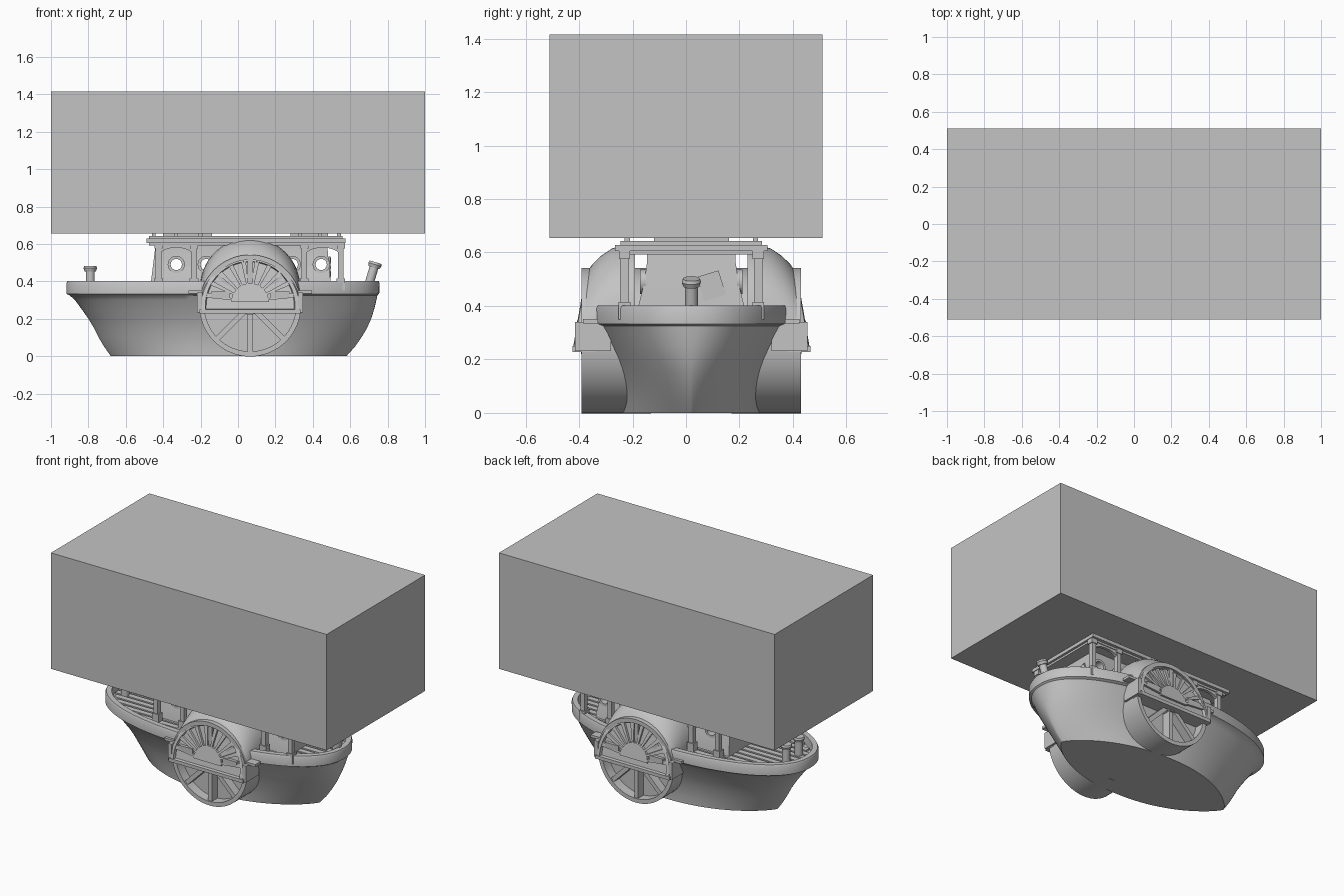
import bpy, bmesh, math
from mathutils import Vector, Matrix

if "Cube" in bpy.data.objects:
    bpy.data.objects.remove(bpy.data.objects["Cube"])

CY = 0.02          # centre line of the boat
WX, WZ = 0.065, 0.27   # paddle wheel axle

grey = bpy.data.materials.new("plain_grey")
grey.diffuse_color = (0.55, 0.55, 0.55, 1)
grey.use_nodes = True
grey.node_tree.nodes["Principled BSDF"].inputs["Base Color"].default_value = grey.diffuse_color


def finish(name, bm, smooth=True):
    bmesh.ops.recalc_face_normals(bm, faces=bm.faces[:])
    me = bpy.data.meshes.new(name)
    bm.to_mesh(me)
    bm.free()
    me.materials.append(grey)
    ob = bpy.data.objects.new(name, me)
    bpy.context.collection.objects.link(ob)
    if smooth:
        bpy.ops.object.select_all(action='DESELECT')
        ob.select_set(True)
        bpy.context.view_layer.objects.active = ob
        bpy.ops.object.shade_smooth_by_angle(angle=math.radians(35))
    return ob


def box(bm, x0, x1, y0, y1, z0, z1):
    m = Matrix.Translation(((x0 + x1) / 2, (y0 + y1) / 2, (z0 + z1) / 2))
    m = m @ Matrix.Diagonal((x1 - x0, abs(y1 - y0), z1 - z0, 1))
    return bmesh.ops.create_cube(bm, size=1, matrix=m)['verts']


def cyl(bm, a, b, r, r2=None, seg=20):
    a, b = Vector(a), Vector(b)
    m = Matrix.Translation((a + b) / 2) @ (b - a).to_track_quat('Z', 'Y').to_matrix().to_4x4()
    bmesh.ops.create_cone(bm, cap_ends=True, segments=seg, radius1=r,
                          radius2=r if r2 is None else r2, depth=(b - a).length, matrix=m)


def loft(bm, rings, closed=True, cap_first=False, cap_last=False):
    vs = [[bm.verts.new(p) for p in ring] for ring in rings]
    n = len(vs[0])
    for r0, r1 in zip(vs, vs[1:]):
        for i in range(n if closed else n - 1):
            j = (i + 1) % n
            bm.faces.new((r0[i], r0[j], r1[j], r1[i]))
    if cap_first:
        bm.faces.new(vs[0])
    if cap_last:
        bm.faces.new(vs[-1])


def outline(x0, x1, w, q, z, n=96):
    """Boat-shaped ring; q = 0.5 is an ellipse, larger q has pointed ends."""
    pts = []
    for i in range(n):
        a = 2 * math.pi * i / n
        t = math.cos(a)
        y = w * max(0.0, 1 - abs(t) ** 2.2) ** q * (1 if math.sin(a) >= 0 else -1)
        pts.append(((x0 + x1) / 2 + (x1 - x0) / 2 * t, CY + y, z))
    return pts


# hull, bulwark and sunken deck as one loft
levels = [(-.68, .58, .265, .78, 0), (-.715, .625, .268, .74, .05), (-.745, .66, .277, .68, .1),
          (-.77, .69, .29, .62, .15), (-.80, .712, .308, .56, .2), (-.835, .728, .332, .51, .25),
          (-.872, .74, .357, .48, .3), (-.90, .745, .372, .46, .325), (-.918, .755, .392, .45, .333),
          (-.918, .757, .392, .45, .39), (-.912, .752, .386, .45, .402), (-.88, .72, .352, .45, .402),
          (-.875, .715, .348, .45, .35)]
bm = bmesh.new()
loft(bm, [outline(*l) for l in levels], cap_first=True, cap_last=True)
finish("hull", bm)

# deck planks running lengthwise
bm = bmesh.new()
for k in range(-6, 7):
    y = k * 0.05
    half = .79 * (1 - (min(abs(y) + .02, .34) / .35) ** 2.2) ** (1 / 2.2)
    box(bm, -.08 - half, -.08 + half, CY + y - .018, CY + y + .018, .345, .362)
finish("deck_planks", bm, False)

# bollards at both ends
bm = bmesh.new()
for x, y, lean in ((-.79, -.06, 0), (-.79, .07, 0), (.705, 0, .03)):
    p = [Vector((x + lean * t, CY + y, .35 + .12 * t)) for t in (0, .86, 1, 1.1)]
    if lean:
        p = [Vector((x + .3 * (v.z - .38), CY + y, v.z + .02)) for v in p]
    cyl(bm, p[0], p[1], .024)
    cyl(bm, p[1], p[2], .03, .036)
    cyl(bm, p[2], p[3], .036, .032)
finish("bollards", bm)

# cabin with tapering walls and portholes cut right through
bm = bmesh.new()
sections = [(.345, -.47, .50, .205), (.40, -.465, .495, .198), (.48, -.455, .487, .178), (.56, -.445, .48, .166),
            (.605, -.44, .475, .166)]
loft(bm, [[(a, CY - d, z), (b, CY - d, z), (b, CY + d, z), (a, CY + d, z)] for z, a, b, d in sections],
     cap_first=True, cap_last=True)
cabin = finish("cabin", bm)
PORTS = (-.33, -.17, .29, .445)
bm = bmesh.new()
for x in PORTS:
    cyl(bm, (x, CY - .4, .49), (x, CY + .4, .49), .03, seg=24)
cutter = finish("porthole_cutter", bm, False)
cutter.hide_render = True
cutter.hide_set(True)
mod = cabin.modifiers.new("portholes", 'BOOLEAN')
mod.object = cutter
mod.solver = 'EXACT'

# porthole surrounds
bm = bmesh.new()
for x in PORTS:
    for s in (-1, 1):
        rings = []
        for r, d in ((.03, .17), (.03, .192), (.046, .192), (.046, .17)):
            rings.append([(x + r * math.cos(a * math.pi / 12), CY + s * d,
                           .49 + r * math.sin(a * math.pi / 12)) for a in range(24)])
        loft(bm, rings + rings[:1])
finish("porthole_rims", bm)

# riveted plate on the cabin end
bm = bmesh.new()
rot = Matrix.Translation((.489, .095, .475)) @ Matrix.Rotation(.3, 4, 'X')
bmesh.ops.create_cube(bm, size=1, matrix=rot @ Matrix.Diagonal((.009, .085, .095, 1)))
for i in range(4):
    for j in range(4):
        if i in (0, 3) or j in (0, 3):
            p = rot @ Vector((0, -.036 + .024 * i, -.039 + .026 * j))
            cyl(bm, p, p + Vector((.008, 0, 0)), .004, seg=8)
finish("end_plate", bm, False)

# posts with arched panels between each pair
POSTS = (-.425, -.235, .355, .55)
bm = bmesh.new()
for s in (-1, 1):
    y = CY + s * .25
    for x in POSTS:
        box(bm, x - .015, x + .015, y - .016, y + .016, .35, .605)
        box(bm, x - .023, x + .023, y - .022, y + .022, .35, .415)
        box(bm, x - .021, x + .021, y - .021, y + .021, .575, .605)
    for a, b in ((POSTS[0], POSTS[1]), (POSTS[2], POSTS[3])):
        arch = [(a + (b - a) * i / 16, .53 + .05 * math.sqrt(max(0, 1 - (i / 8 - 1) ** 2))) for i in range(17)]
        loft(bm, [[(x, y - .01, z), (x, y + .01, z), (x, y + .01, .605), (x, y - .01, .605)] for x, z in arch],
             cap_first=True, cap_last=True)
finish("porch_posts", bm, False)

# cabin roof with edge rail and stanchions
bm = bmesh.new()
for x0, x1, d, z0, z1 in ((-.475, .56, .265, .592, .605), (-.49, .575, .285, .605, .628)):
    box(bm, x0, x1, CY - d, CY + d, z0, z1)
for s in (-1, 1):
    box(bm, -.475, .56, CY + s * .255 - .01, CY + s * .255 + .01, .628, .642)
    for x in (-.45, -.33, -.2, .33, .44, .54):
        box(bm, x - .01, x + .01, CY + s * .24 - .01, CY + s * .24 + .01, .628, .656)
for x in (-.465, .55):
    box(bm, x - .01, x + .01, CY - .25, CY + .25, .628, .642)
for x0, x1 in ((-.4, -.14), (.28, .48)):
    box(bm, x0, x1, CY - .14, CY + .14, .628, .656)
finish("cabin_roof", bm, False)


def arch_ring(s, d, r, cz, lean, zb=.23, n=32):
    """Round-topped outline at depth d; lean pushes the lower part outward."""
    prof = [(-r, zb)] + [(-r * math.cos(math.pi * i / n), cz + r * math.sin(math.pi * i / n))
                         for i in range(n + 1)] + [(r, zb)]
    return [(WX + x, CY + s * (d + lean * (.525 - z) / .295), z) for x, z in prof]


def face_y(s, z, out):
    return CY + s * (.388 + out + .05 * (.525 - z) / .295)


for s, side in ((-1, "front"), (1, "back")):
    # paddle box: domed shell, raised rim, recessed face
    bm = bmesh.new()
    rings = [arch_ring(s, *v) for v in (
        (.21, .268, .365, 0), (.25, .268, .36, 0), (.30, .267, .348, .01), (.345, .266, .32, .025),
        (.375, .265, .29, .04), (.392, .262, .262, .05))]
    rings += [arch_ring(s, .395, .24, .268, .05, .25), arch_ring(s, .378, .235, .268, .05, .252)]
    loft(bm, rings, cap_first=True, cap_last=True)
    finish(side + "_paddle_box", bm)

    # sill, side skirts and trim of the paddle box
    bm = bmesh.new()
    box(bm, WX - .27, WX + .27, CY + s * .36, CY + s * .445, .228, .25)
    for e in (-1, 1):
        xa, xb = sorted((WX + e * .255, WX + e * .283))
        box(bm, xa, xb, CY + s * .30, CY + s * .435, .232, .34)
        xa, xb = sorted((WX + e * .25, WX + e * .33))
        box(bm, xa, xb, CY + s * .35, CY + s * .405, .335, .352)
    finish(side + "_paddle_box_trim", bm, False)

    # fan of radial ribs with a half-round boss and end bars
    bm = bmesh.new()
    n = 10
    for i in range(n):
        a = math.pi * (i + .5) / n
        ca, sa = math.cos(a), math.sin(a)
        for r0, r1, h0, h1 in ((.1, .235, .006, .013),):
            quad = [(ca * r0 - sa * h0, sa * r0 + ca * h0), (ca * r0 + sa * h0, sa * r0 - ca * h0),
                    (ca * r1 + sa * h1, sa * r1 - ca * h1), (ca * r1 - sa * h1, sa * r1 + ca * h1)]
            pts = [(WX + x, .29 + z * .96) for x, z in quad]
            loft(bm, [[(x, face_y(s, z, o), z) for x, z in pts] for o in (-.02, .004)],
                 cap_first=True, cap_last=True)
    boss = [(WX + .1 * math.cos(math.pi * i / 20), .29 + .1 * math.sin(math.pi * i / 20)) for i in range(21)]
    loft(bm, [[(x, face_y(s, z, o), z) for x, z in boss] for o in (-.02, .004)], cap_first=True, cap_last=True)
    for e in (-1, 1):
        xa, xb = sorted((WX + e * .11, WX + e * .21))
        box(bm, xa, xb, face_y(s, .31, -.02), face_y(s, .31, .004), .31, .345)
    finish(side + "_paddle_box_fan", bm, False)

    # paddle wheel: drum rim, backing disc, hub and spokes
    bm = bmesh.new()
    prof = ((.272, .15), (.272, .41), (.245, .41), (.245, .345))
    loft(bm, [[(WX + r * math.cos(a * math.pi / 32), CY + s * d, WZ + r * math.sin(a * math.pi / 32))
               for a in range(64)] for r, d in prof], cap_first=True, cap_last=True)
    cyl(bm, (WX, CY + s * .3, WZ), (WX, CY + s * .412, WZ), .05)
    for k in range(8):
        m = (Matrix.Translation((WX, CY + s * .372, WZ)) @ Matrix.Rotation(k * math.pi / 4, 4, 'Y')
             @ Matrix.Translation((0, 0, .14)) @ Matrix.Diagonal((.028, .06, .22, 1)))
        bmesh.ops.create_cube(bm, size=1, matrix=m)
    finish(side + "_paddle_wheel", bm)

# large block resting above the roof
bm = bmesh.new()
box(bm, -1, 1, -.51, .51, .655, 1.415)
finish("upper_block", bm, False)
